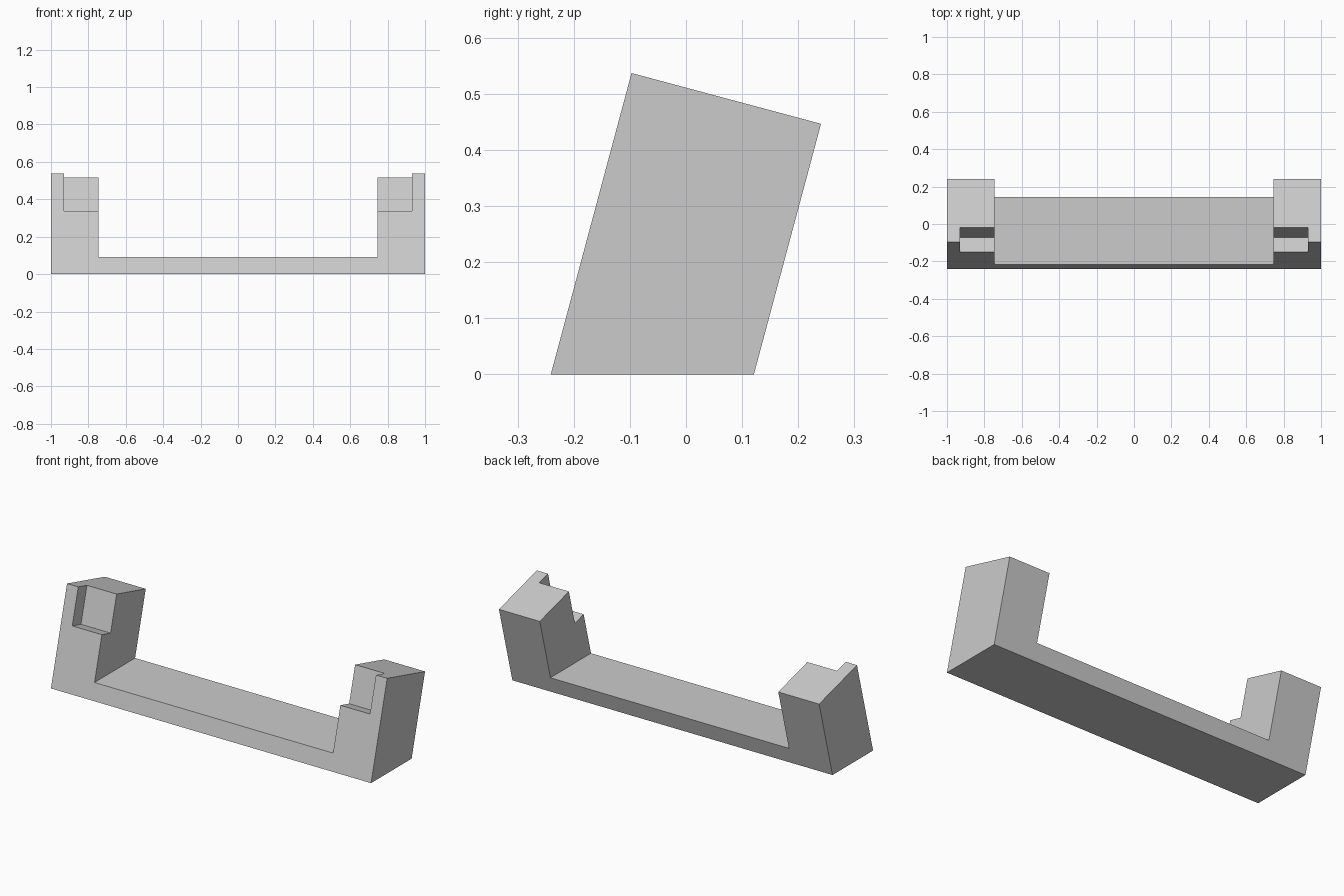
import bpy
import bmesh
from math import radians, sin, cos, tan
from mathutils import Vector

if "Cube" in bpy.data.objects:
    bpy.data.objects.remove(bpy.data.objects["Cube"], do_unlink=True)

LEAN = radians(15)
UP = Vector((0, sin(LEAN), cos(LEAN)))      # along the leaning posts
BACK = Vector((0, cos(LEAN), -sin(LEAN)))   # through the leaning posts

HALF_DEPTH, HALF_WIDTH = 0.241, 1.0
HEIGHT, BASE_TOP = 0.537, 0.092
POST_INNER, NOTCH_OUTER = 0.745, 0.93
NOTCH_DEPTH, NOTCH_HEIGHT = 0.081, 0.207
FOOT_BACK = 0.121

front_foot = Vector((0, -HALF_DEPTH, 0))
back_foot = Vector((0, FOOT_BACK, 0))
front_top = Vector((0, HEIGHT * tan(LEAN) - HALF_DEPTH, HEIGHT))
back_top = front_top + BACK * (FOOT_BACK + HALF_DEPTH) * cos(LEAN)


def prism(name, profile, x0, x1):
    """Extrude a side profile (in the YZ plane) from x0 to x1."""
    bm = bmesh.new()
    face = bm.faces.new([bm.verts.new((x0, p.y, p.z)) for p in profile])
    extruded = bmesh.ops.extrude_face_region(bm, geom=[face])["geom"]
    verts = [g for g in extruded if isinstance(g, bmesh.types.BMVert)]
    bmesh.ops.translate(bm, verts=verts, vec=(x1 - x0, 0, 0))
    bmesh.ops.recalc_face_normals(bm, faces=bm.faces)
    mesh = bpy.data.meshes.new(name)
    bm.to_mesh(mesh)
    bm.free()
    obj = bpy.data.objects.new(name, mesh)
    bpy.context.collection.objects.link(obj)
    return obj


def cut(target, cutter):
    """Subtract the cutter and remove it."""
    cutter.hide_render = True
    mod = target.modifiers.new("cut", "BOOLEAN")
    mod.operation, mod.solver, mod.object = "DIFFERENCE", "EXACT", cutter
    bpy.context.view_layer.objects.active = target
    bpy.ops.object.modifier_apply(modifier=mod.name)
    bpy.data.objects.remove(cutter, do_unlink=True)


# Leaning block that becomes the base and two posts
bracket = prism("leaning_bracket", [front_foot, back_foot, back_top, front_top],
                -HALF_WIDTH, HALF_WIDTH)

# Wide gap between the posts, with a level floor
gap = [Vector((0, y, z)) for y, z in
       ((-1, BASE_TOP), (1, BASE_TOP), (1, 1), (-1, 1))]
cut(bracket, prism("gap_cutter", gap, -POST_INNER, POST_INNER))

# Notch in the upper inner front corner of each post
floor_back = front_top - UP * NOTCH_HEIGHT + BACK * NOTCH_DEPTH
floor_front = floor_back - BACK * 0.3
notch = [floor_front, floor_back, floor_back + UP * 0.4, floor_front + UP * 0.4]
for side in (-1, 1):
    cut(bracket, prism("notch_cutter", notch, side * 0.7, side * NOTCH_OUTER))

# Plain grey finish
grey = bpy.data.materials.new("light_grey")
grey.use_nodes = True
colour = (0.6, 0.6, 0.6, 1)
grey.diffuse_color = colour
grey.node_tree.nodes["Principled BSDF"].inputs["Base Color"].default_value = colour
bracket.data.materials.clear()
bracket.data.materials.append(grey)
for poly in bracket.data.polygons:
    poly.material_index = 0
